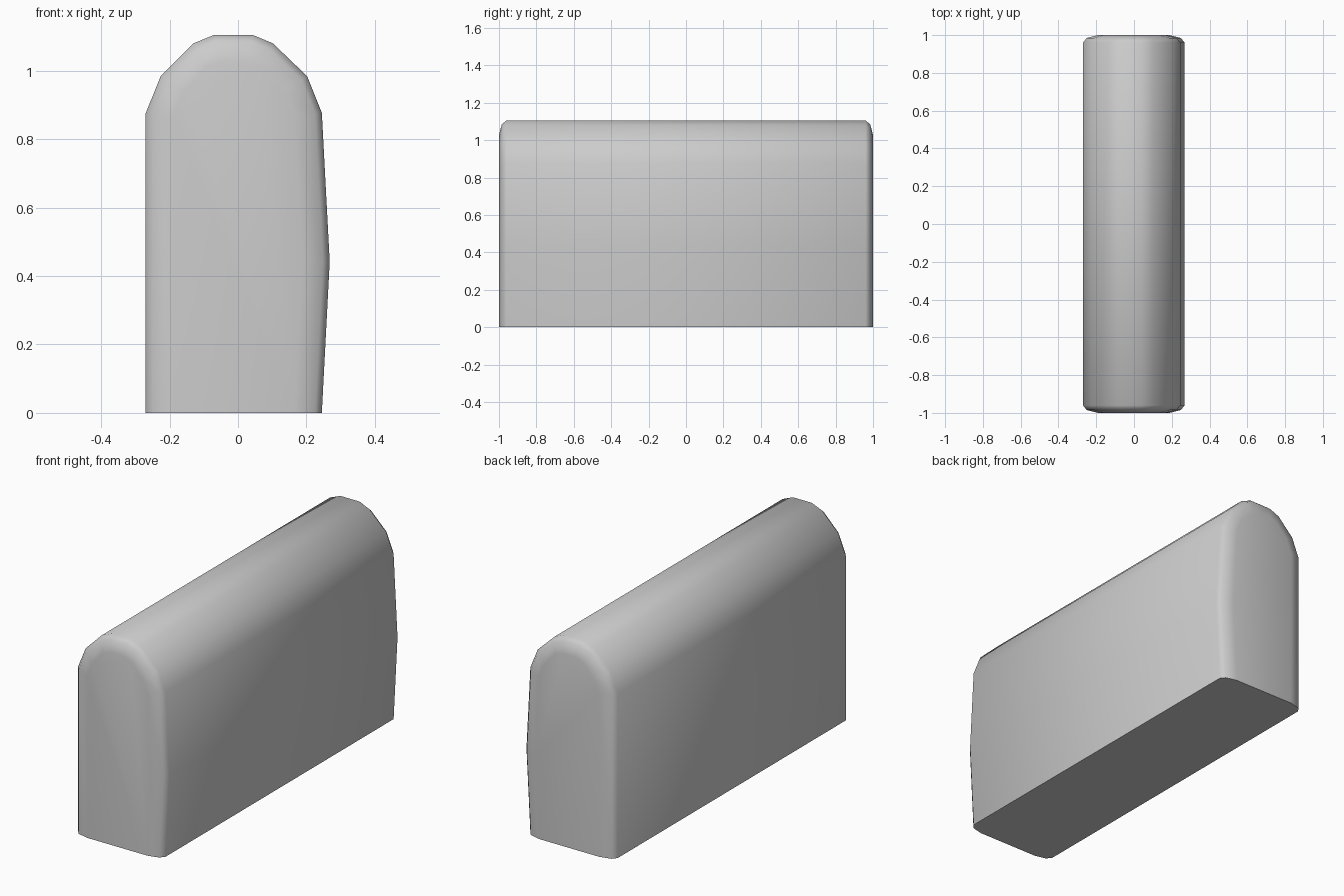
import bpy, bmesh, math
from mathutils import Vector

if "Cube" in bpy.data.objects:
    bpy.data.objects.remove(bpy.data.objects["Cube"])

# Arched cross-section (x, z), from lower left over the top to lower right
PROFILE = [(-0.27, 0), (-0.27, 0.875), (-0.226, 0.984), (-0.13, 1.08),
           (-0.069, 1.105), (0.042, 1.105), (0.102, 1.08), (0.202, 0.984),
           (0.245, 0.877), (0.268, 0.442), (0.245, 0)]
# Rounded end: (y position, inset from the outline)
RIM = [(0.96, 0), (0.985, 0.02), (1.0, 0.08)]
SPINE_X, SPINE_TOP = -0.0135, 0.84


def inset_point(x, z, amount):
    """Move an outline point towards the central spine, keeping the base flat."""
    p = Vector((x, z))
    spine = Vector((SPINE_X, min(z, SPINE_TOP)))
    return p + (spine - p).normalized() * amount


def make_arched_block(name):
    bm = bmesh.new()
    stations = [(-y, i) for y, i in reversed(RIM)] + RIM
    rings = []
    for y, amount in stations:
        ring = []
        for x, z in PROFILE:
            p = inset_point(x, z, amount)
            ring.append(bm.verts.new((p.x, y, p.y)))
        rings.append(ring)
    # Sides and arched top
    n = len(PROFILE)
    for a, b in zip(rings, rings[1:]):
        for i in range(n - 1):
            bm.faces.new((a[i], a[i + 1], b[i + 1], b[i]))
    # End caps and flat base
    bm.faces.new(rings[0])
    bm.faces.new(rings[-1])
    bm.faces.new([r[0] for r in rings] + [r[-1] for r in reversed(rings)])
    bmesh.ops.recalc_face_normals(bm, faces=bm.faces[:])
    mesh = bpy.data.meshes.new(name)
    bm.to_mesh(mesh)
    bm.free()
    obj = bpy.data.objects.new(name, mesh)
    bpy.context.collection.objects.link(obj)
    return obj


block = make_arched_block("arched_block")

# Smooth shading with a sharp base edge
bpy.context.view_layer.objects.active = block
block.select_set(True)
bpy.ops.object.shade_smooth_by_angle(angle=math.radians(60))
